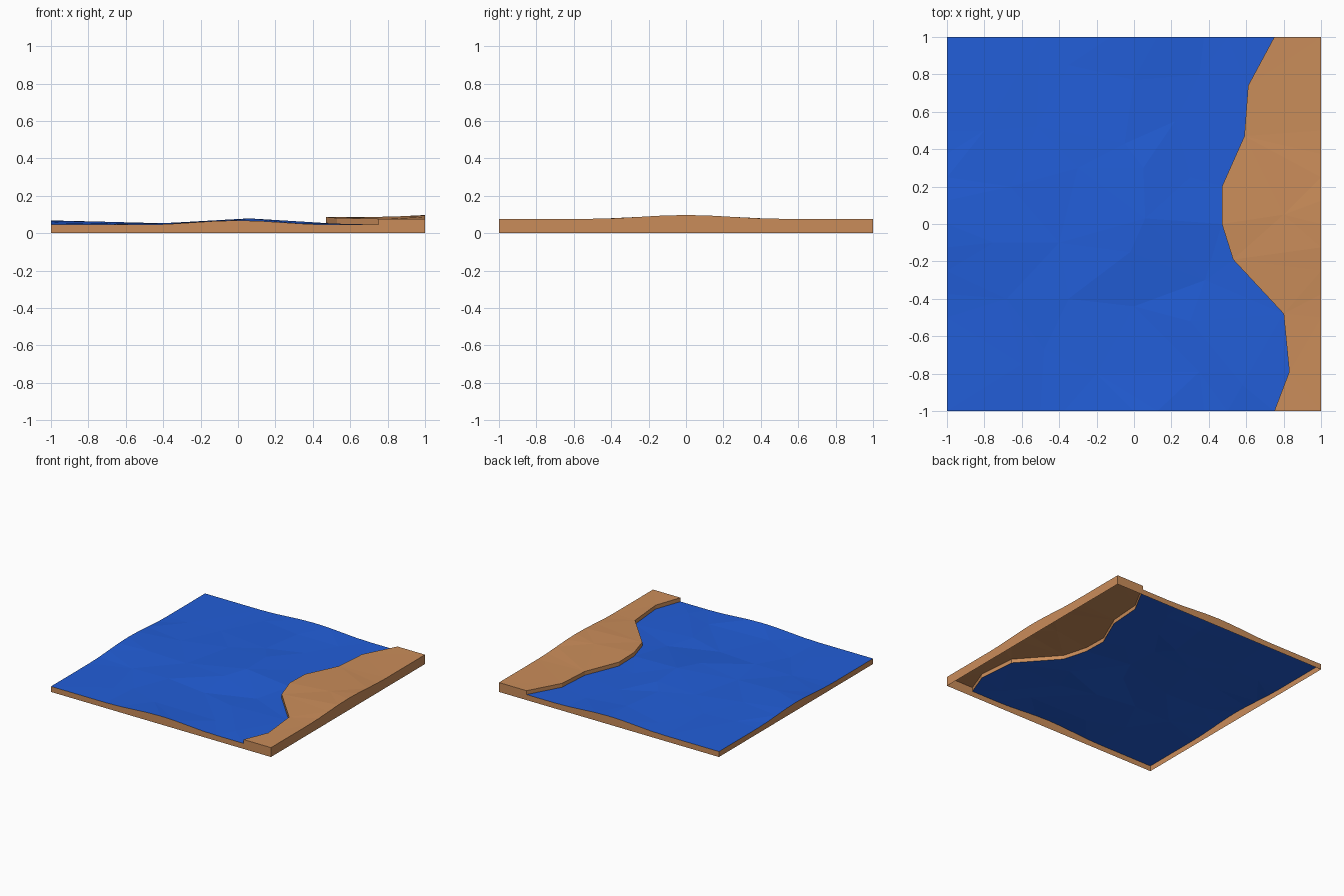
import bpy, math
from mathutils import Vector
from mathutils.geometry import delaunay_2d_cdt

if "Cube" in bpy.data.objects:
    bpy.data.objects.remove(bpy.data.objects["Cube"])


def material(name, rgb):
    m = bpy.data.materials.new(name)
    m.diffuse_color = (*rgb, 1)
    m.use_nodes = True
    m.node_tree.nodes["Principled BSDF"].inputs["Base Color"].default_value = m.diffuse_color
    return m


BLUE = material("water blue", (0.016, 0.112, 0.69))
SAND = material("sand brown", (0.59, 0.265, 0.102))


def make(name, verts, faces, mat):
    me = bpy.data.meshes.new(name)
    me.from_pydata(verts, [], faces)
    me.materials.append(mat)
    ob = bpy.data.objects.new(name, me)
    bpy.context.collection.objects.link(ob)


def sheet(name, loop, inner, mat):
    """Triangulated low-poly surface inside a counter-clockwise outline."""
    pts = loop + inner
    n = len(loop)
    edges = [(i, (i + 1) % n) for i in range(n)]
    co, _, faces, orig, _, _ = delaunay_2d_cdt(
        [Vector(p[:2]) for p in pts], edges, [], 1, 1e-5)
    verts = [(c.x, c.y, pts[o[0]][2]) for c, o in zip(co, orig)]
    make(name, verts, faces, mat)


def strip(name, top, bottom):
    """Wall between two matching paths, facing right of travel direction."""
    n = len(top)
    faces = [(n + i, n + i + 1, i + 1, i) for i in range(n - 1)]
    make(name, list(bottom) + list(top), [tuple((v + n) % (2 * n) for v in f) for f in faces], SAND)


def bump(t, base, rise):
    """Tile edge profile: flat ends, swelling in the middle half."""
    return base + (rise * (0.5 + 0.5 * math.cos(t * 2 * math.pi)) if abs(t) < 0.5 else 0)


STEPS = [-0.5 + 0.125 * i for i in range(9)]
STEP = 0.032   # height of the bank above the water

# Shoreline, from front to back (sand top heights)
shore = [(0.75, -1, 0.077), (0.83, -0.79, 0.074), (0.80, -0.48, 0.076),
         (0.53, -0.19, 0.081), (0.47, 0, 0.086), (0.47, 0.2, 0.081),
         (0.59, 0.47, 0.076), (0.61, 0.74, 0.075), (0.75, 1, 0.077)]
shore_low = [(x, y, z - STEP) for x, y, z in shore]

# Tile edges
front = [(-1, -1, 0.045)] + [(t, -1, bump(t, 0.045, 0.023)) for t in STEPS] + [shore_low[0]]
back = [shore_low[-1]] + [(t, 1, bump(t, 0.045, 0.023)) for t in reversed(STEPS)] + [(-1, 1, 0.045)]
left = [(-1, 1, 0.045)] + [(-1, t, bump(t, 0.045, 0.023)) for t in reversed(STEPS)] + [(-1, -1, 0.045)]
right = [(1, -1, 0.077)] + [(1, t, bump(t, 0.077, 0.02)) for t in STEPS] + [(1, 1, 0.077)]

# Rippled water
ripples = [(-0.48, -0.67, 0.043), (-0.2, -0.8, 0.056), (0, -0.44, 0.047),
           (0.3, -0.52, 0.053), (0.38, -0.3, 0.046), (0.35, -0.79, 0.047),
           (0.58, -0.86, 0.05), (-0.02, -0.15, 0.07), (0, 0.77, 0.064),
           (0.05, 0.3, 0.074), (-0.05, 0.43, 0.066), (-0.3, 0.3, 0.056),
           (-0.52, 0.52, 0.048), (-0.66, 0.2, 0.054), (-0.75, -0.1, 0.062),
           (-0.6, -0.75, 0.048), (-0.68, -0.4, 0.05), (0.3, 0.25, 0.053),
           (0.22, 0.55, 0.054), (0.35, 0.8, 0.048), (-0.35, 0.85, 0.05),
           (-0.8, 0.5, 0.05), (0.06, 0.03, 0.079), (-0.4, -0.1, 0.053),
           (-0.35, -0.4, 0.054)]
sheet("water", front + shore_low[1:] + back[1:] + left[1:-1], ripples, BLUE)

# Sand beach and its bank
sheet("beach", right + shore[::-1], [(0.8, 0.05, 0.087)], SAND)
strip("bank", shore[::-1], shore_low[::-1])

# Outer skirt, open underneath
for name, path in (("front_skirt", front + [shore[0], right[0]]),
                   ("right_skirt", right),
                   ("back_skirt", [right[-1], shore[-1]] + back),
                   ("left_skirt", left)):
    strip(name, path, [(x, y, 0) for x, y, _ in path])
